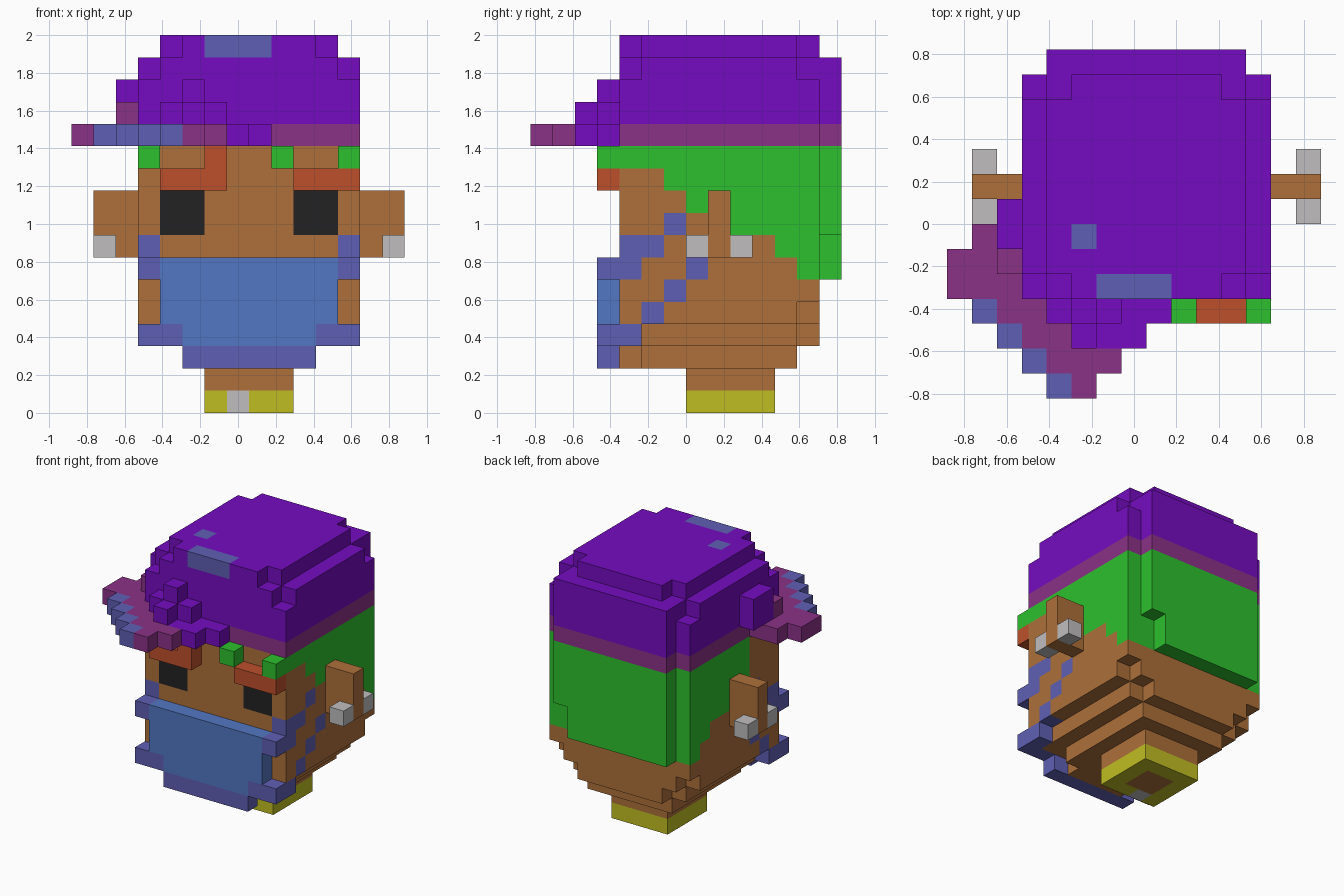
import bpy, bmesh

if "Cube" in bpy.data.objects:
    bpy.data.objects.remove(bpy.data.objects["Cube"], do_unlink=True)

U = 2 / 17                      # edge length of one block
COLOURS = {                     # sRGB 0-255
    "purple": (117, 12, 192), "plum": (139, 50, 135), "violet": (95, 95, 181),
    "blue": (82, 119, 194), "brown": (174, 112, 58), "green": (45, 192, 45),
    "rust": (190, 80, 43), "grey": (192, 190, 190), "yellow": (192, 190, 34),
    "black": (34, 34, 34)}


def linear(c):
    c /= 255
    return c / 12.92 if c <= 0.04045 else ((c + 0.055) / 1.055) ** 2.4


MATS = {}
for cname, rgb in COLOURS.items():
    m = bpy.data.materials.new(cname)
    m.use_nodes = True
    col = (*[linear(c) for c in rgb], 1)
    m.diffuse_color = col
    m.node_tree.nodes["Principled BSDF"].inputs["Base Color"].default_value = col
    MATS[cname] = m

SIDES = [((1, 0, 0), ((1, 0, 0), (1, 1, 0), (1, 1, 1), (1, 0, 1))),
         ((-1, 0, 0), ((0, 0, 0), (0, 0, 1), (0, 1, 1), (0, 1, 0))),
         ((0, 1, 0), ((0, 1, 0), (0, 1, 1), (1, 1, 1), (1, 1, 0))),
         ((0, -1, 0), ((0, 0, 0), (1, 0, 0), (1, 0, 1), (0, 0, 1))),
         ((0, 0, 1), ((0, 0, 1), (1, 0, 1), (1, 1, 1), (0, 1, 1))),
         ((0, 0, -1), ((0, 0, 0), (0, 1, 0), (1, 1, 0), (1, 0, 0)))]

parts = {}                      # part name -> {block: colour}


def fill(part, colour, x0, x1, y0, y1, z0, z1):
    """Fill a box of blocks; a later box repaints an earlier one of any part."""
    for x in range(x0, x1):
        for y in range(y0, y1):
            for z in range(z0, z1):
                for cells in parts.values():
                    cells.pop((x, y, z), None)
                parts.setdefault(part, {})[x, y, z] = colour


def build(name, cells):
    """Outer skin of one part's blocks."""
    bm = bmesh.new()
    used = sorted(set(cells.values()))
    verts = {}
    for (x, y, z), colour in cells.items():
        for d, corners in SIDES:
            if (x + d[0], y + d[1], z + d[2]) in cells:
                continue
            quad = []
            for cx, cy, cz in corners:
                k = (x + cx, y + cy, z + cz)
                if k not in verts:
                    verts[k] = bm.verts.new(((k[0] - 7.5) * U, (k[1] - 7) * U, k[2] * U))
                quad.append(verts[k])
            bm.faces.new(quad).material_index = used.index(colour)
    me = bpy.data.meshes.new(name)
    bm.to_mesh(me)
    bm.free()
    for colour in used:
        me.materials.append(MATS[colour])
    bpy.context.collection.objects.link(bpy.data.objects.new(name, me))


# neck and base
fill("base", "yellow", 6, 10, 7, 11, 0, 1)
fill("base", "brown", 7, 9, 8, 10, 0, 1)
fill("base", "grey", 7, 8, 7, 8, 0, 1)
fill("neck", "brown", 6, 10, 7, 11, 1, 2)

# head, stepping in towards the chin
fill("head", "brown", 6, 10, 4, 5, 2, 3)
fill("head", "brown", 5, 11, 5, 12, 2, 3)
fill("head", "brown", 4, 12, 4, 12, 3, 4)
fill("head", "brown", 5, 11, 12, 13, 3, 4)
fill("head", "brown", 3, 13, 4, 12, 4, 5)
fill("head", "brown", 4, 12, 12, 13, 4, 5)
fill("head", "brown", 3, 13, 4, 13, 5, 12)

# eyes
for x in (4, 10):
    fill("head", "black", x, x + 2, 4, 5, 8, 10)

# hair: stepped hairline on both sides, full back, raised back layer
for z, start in zip(range(6, 12), (12, 11, 9, 7, 6, 4)):
    fill("hair", "green", 12, 13, start, 13, z, z + 1)
    fill("hair", "green", 3, 4, max(start, 7), 13, z, z + 1)
fill("hair", "green", 3, 13, 12, 13, 6, 12)
fill("hair", "green", 4, 11, 13, 14, 6, 8)
fill("hair", "green", 4, 12, 13, 14, 8, 12)
for x in (3, 9, 12):
    fill("fringe", "green", x, x + 1, 3, 4, 11, 12)

# eyebrows
fill("right_brow", "rust", 4, 7, 3, 4, 10, 11)
fill("right_brow", "rust", 6, 7, 3, 4, 11, 12)
fill("left_brow", "rust", 10, 13, 3, 4, 10, 11)

# ears with earrings
for side, x0, tip in (("right", 1, 1), ("left", 13, 14)):
    fill(side + "_ear", "brown", x0, x0 + 2, 8, 9, 7, 10)
    for y in (7, 9):
        fill(side + "_earring", "grey", tip, tip + 1, y, y + 1, 7, 8)

# scarf over the mouth, with its border and tied cords
fill("scarf", "blue", 4, 12, 3, 4, 4, 7)
fill("scarf", "violet", 3, 13, 3, 4, 3, 4)
fill("scarf", "blue", 5, 11, 3, 4, 3, 4)
fill("scarf", "violet", 5, 11, 3, 4, 2, 3)
for x in (3, 12):
    fill("scarf", "violet", x, x + 1, 3, 4, 6, 7)
    fill("scarf", "violet", x, x + 1, 4, 5, 3, 4)
    for y, z in ((5, 4), (6, 5), (7, 6), (4, 6), (4, 7), (5, 7), (6, 8)):
        fill("head", "violet", x, x + 1, y, y + 1, z, z + 1)

# hat: band, crown and stepped top
fill("hat_band", "plum", 3, 13, 4, 13, 12, 13)
fill("hat_band", "plum", 4, 12, 13, 14, 12, 13)
fill("hat", "purple", 3, 13, 4, 13, 13, 15)
fill("hat", "purple", 4, 12, 13, 14, 13, 15)
fill("hat", "purple", 3, 13, 5, 12, 15, 16)
fill("hat", "purple", 4, 12, 4, 14, 15, 16)
fill("hat", "purple", 4, 12, 5, 12, 16, 17)
fill("hat", "purple", 5, 11, 4, 13, 16, 17)
fill("hat", "violet", 6, 9, 4, 5, 16, 17)
fill("hat", "violet", 5, 6, 6, 7, 16, 17)

# brim swept to one corner, row by row, with a light edge
for y, x0, x1 in ((0, 4, 6), (1, 3, 7), (2, 2, 5), (3, 1, 4), (4, 0, 3), (5, 0, 3), (6, 1, 3)):
    fill("brim", "plum", x0, x1, y, y + 1, 12, 13)
    if y < 4:
        fill("brim", "violet", x0, x0 + 1, y, y + 1, 12, 13)
fill("brim", "plum", 2, 3, 5, 6, 13, 14)

# folds of cloth where the brim meets the hat
fill("hat_fold", "purple", 4, 9, 3, 4, 12, 13)
fill("hat_fold", "purple", 5, 8, 2, 3, 12, 13)
fill("hat_fold", "purple", 4, 7, 3, 4, 13, 14)
fill("hat_fold", "purple", 5, 6, 2, 3, 13, 14)
fill("hat_fold", "purple", 5, 6, 3, 4, 14, 15)
fill("side_fold", "purple", 2, 3, 6, 8, 13, 15)

for part_name, blocks in parts.items():
    build(part_name, blocks)
